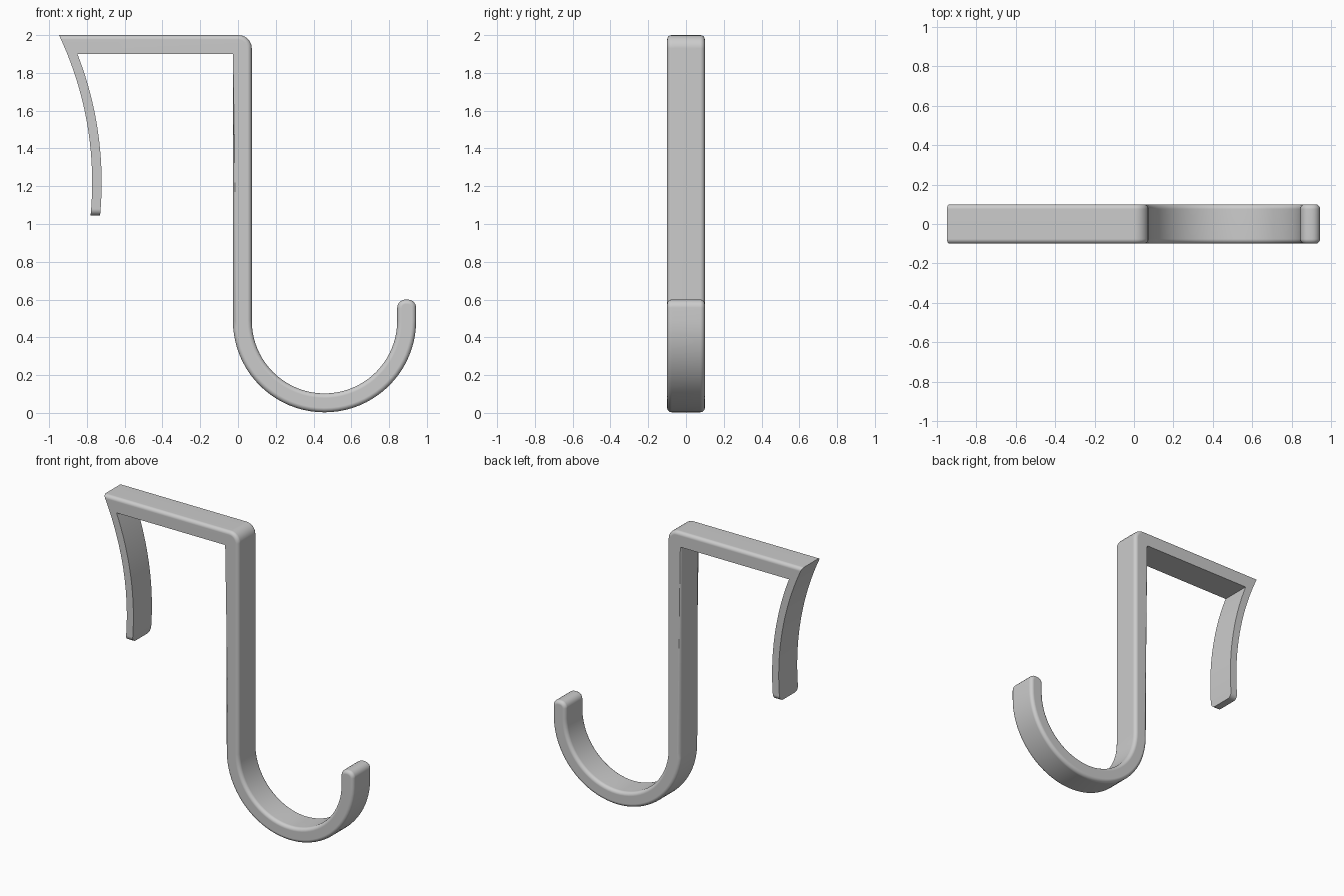
import bpy, bmesh
from math import sin, cos, asin, radians, degrees

if "Cube" in bpy.data.objects:
    bpy.data.objects.remove(bpy.data.objects["Cube"])

HALF_WIDTH = 0.1
outline = []            # (x, z, style of the segment that leaves this point)


def arc(cx, cz, r, a0, a1, steps, style, last=None):
    """Add an arc in the x-z plane; 'last' is the style of the segment after it."""
    for i in range(steps + 1):
        a = radians(a0 + (a1 - a0) * i / steps)
        s = last if (last and i == steps) else style
        outline.append((cx + r * cos(a), cz + r * sin(a), s))


def angle(r, z):
    return degrees(asin((z - 1.22) / r))


# spring clip: outer curve down, flat end, inner curve up
arc(-2.592, 1.22, 1.82, angle(1.82, 2.0), angle(1.82, 1.045), 20, 'sharp', 'end')
arc(-2.592, 1.22, 1.87, angle(1.87, 1.045), angle(1.87, 1.9), 20, 'sharp')
# underside of the top bar meets the stem
outline.append((-0.027, 1.9, 'round'))
# outer hook curve, rounded tip, inner hook curve
arc(0.458, 0.488, 0.485, 180, 360, 40, 'round')
arc(0.900, 0.557, 0.043, 0, 90, 5, 'round')
arc(0.886, 0.557, 0.043, 90, 180, 5, 'round')
arc(0.458, 0.488, 0.385, 360, 180, 40, 'round')
# rounded corner at the top of the stem, then back along the bar
arc(0.003, 1.93, 0.07, 0, 90, 6, 'round')

# extrude the outline across the width
bm = bmesh.new()
front = [bm.verts.new((x, -HALF_WIDTH, z)) for x, z, s in outline]
back = [bm.verts.new((x, HALF_WIDTH, z)) for x, z, s in outline]
n = len(outline)
bm.faces.new(front)
bm.faces.new(back[::-1])
for i in range(n):
    j = (i + 1) % n
    bm.faces.new((front[j], front[i], back[i], back[j]))
bmesh.ops.recalc_face_normals(bm, faces=bm.faces)


def bevel(style, offset, segments):
    edges = [bm.edges.get((side[i], side[(i + 1) % n]))
             for side in (front, back) for i in range(n) if outline[i][2] == style]
    bmesh.ops.bevel(bm, geom=edges, offset=offset, segments=segments,
                    profile=0.5, affect='EDGES', clamp_overlap=False)


# collect both edge sets before bevelling changes the vertices
sets = {s: [bm.edges.get((side[i], side[(i + 1) % n]))
            for side in (front, back) for i in range(n) if outline[i][2] == s]
        for s in ('round', 'end')}
bmesh.ops.bevel(bm, geom=sets['round'], offset=0.024, segments=4,
                profile=0.5, affect='EDGES', clamp_overlap=False)
ends = [e for e in sets['end'] if e.is_valid]
if not ends:
    ends = [e for e in bm.edges
            if all(v.co.z < 1.06 and v.co.x < -0.7 for v in e.verts)
            and abs(e.verts[0].co.y - e.verts[1].co.y) < 1e-4
            and abs(e.verts[0].co.z - e.verts[1].co.z) < 1e-3]
bmesh.ops.bevel(bm, geom=ends, offset=0.035, segments=4,
                profile=0.5, affect='EDGES', clamp_overlap=False)

mesh = bpy.data.meshes.new("over_door_hook")
bm.to_mesh(mesh)
bm.free()
hook = bpy.data.objects.new("over_door_hook", mesh)
bpy.context.collection.objects.link(hook)

# smooth curves, crisp corners
bpy.context.view_layer.objects.active = hook
hook.select_set(True)
bpy.ops.object.shade_smooth_by_angle(angle=radians(35))
normals = hook.modifiers.new("even_shading", 'WEIGHTED_NORMAL')
normals.keep_sharp = True
